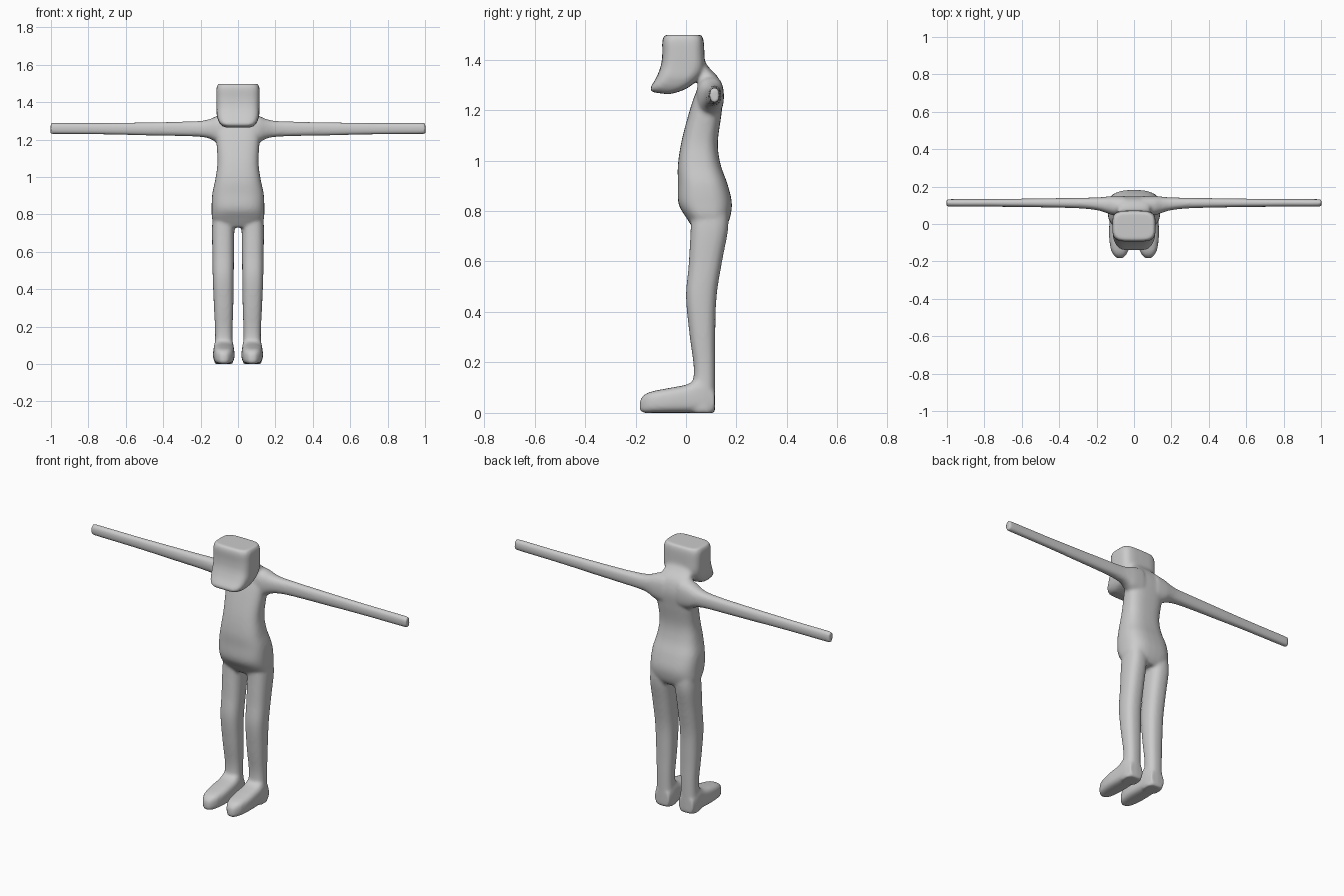
import bpy, bmesh, math
from mathutils import Vector

SIDES, STEPS = 32, 5


def smooth_rows(rows):
    """Catmull-Rom interpolation of ring parameters along a limb."""
    out = []
    for i in range(len(rows) - 1):
        a, b, c, d = (rows[max(0, min(len(rows) - 1, i + k))] for k in (-1, 0, 1, 2))
        for s in range(STEPS):
            t = s / STEPS
            out.append([0.5 * (2 * q + (r - p) * t + (2 * p - 5 * q + 4 * r - w) * t * t
                               + (3 * q - p - 3 * r + w) * t ** 3)
                        for p, q, r, w in zip(a, b, c, d)])
    return out + [list(rows[-1])]


def loft(bm, rings, power):
    """Closed skin through rings given as (centre, u axis, v axis)."""
    loops = []
    for centre, u, v in rings:
        loop = []
        for k in range(SIDES):
            a = 2 * math.pi * k / SIDES
            c, s = math.cos(a), math.sin(a)
            loop.append(bm.verts.new(centre + u * math.copysign(abs(c) ** (2 / power), c)
                                     + v * math.copysign(abs(s) ** (2 / power), s)))
        loops.append(loop)
    for lo, hi in zip(loops, loops[1:]):
        for k in range(SIDES):
            j = (k + 1) % SIDES
            bm.faces.new((lo[k], lo[j], hi[j], hi[k]))
    bm.faces.new(loops[0][::-1])
    bm.faces.new(loops[-1])


def side_loft(bm, rows, power, side=1):
    """Rows: front y, front z, back y, back z, centre x, half width."""
    rings = []
    for y0, z0, y1, z1, cx, hw in smooth_rows(rows):
        rings.append((Vector((cx * side, (y0 + y1) / 2, (z0 + z1) / 2)),
                      Vector((hw, 0, 0)), Vector((0, (y1 - y0) / 2, (z1 - z0) / 2))))
    loft(bm, rings, power)


def arm_loft(bm, rows, side):
    """Rows: x, centre y, centre z, half depth, half height."""
    loft(bm, [(Vector((x * side, y, z)), Vector((0, hy, 0)), Vector((0, 0, hz)))
              for x, y, z, hy, hz in smooth_rows(rows)], 2.4)


bm = bmesh.new()

# torso, shoulders and neck
side_loft(bm, [
    (0.03, 0.73, 0.15, 0.73, 0, 0.105),
    (0.00, 0.775, 0.172, 0.765, 0, 0.137),
    (-0.03, 0.83, 0.182, 0.83, 0, 0.141),
    (-0.032, 0.91, 0.165, 0.905, 0, 0.138),
    (-0.032, 0.985, 0.137, 0.985, 0, 0.122),
    (-0.017, 1.08, 0.126, 1.07, 0, 0.110),
    (0.012, 1.19, 0.14, 1.18, 0, 0.115),
    (0.035, 1.26, 0.147, 1.26, 0, 0.120),
    (0.05, 1.30, 0.13, 1.325, 0, 0.100),
    (0.035, 1.335, 0.09, 1.37, 0, 0.085),
    (0.01, 1.37, 0.065, 1.41, 0, 0.085),
], 2.8)

# head, tilting forward to the chin
side_loft(bm, [
    (-0.085, 1.498, 0.062, 1.498, 0, 0.106),
    (-0.094, 1.475, 0.070, 1.475, 0, 0.115),
    (-0.094, 1.42, 0.073, 1.42, 0, 0.116),
    (-0.100, 1.375, 0.073, 1.365, 0, 0.115),
    (-0.117, 1.33, 0.048, 1.322, 0, 0.113),
    (-0.138, 1.295, 0.00, 1.284, 0, 0.100),
    (-0.142, 1.280, -0.06, 1.264, 0, 0.080),
    (-0.130, 1.270, -0.09, 1.265, 0, 0.055),
], 4)

for side in (-1, 1):
    # arm, flaring into the shoulder
    arm_loft(bm, [
        (0.05, 0.095, 1.255, 0.055, 0.085),
        (0.11, 0.098, 1.255, 0.052, 0.072),
        (0.15, 0.103, 1.257, 0.043, 0.053),
        (0.20, 0.108, 1.257, 0.034, 0.043),
        (0.30, 0.112, 1.257, 0.028, 0.039),
        (0.50, 0.113, 1.257, 0.024, 0.035),
        (0.75, 0.113, 1.258, 0.021, 0.031),
        (0.985, 0.113, 1.259, 0.020, 0.030),
        (1.001, 0.113, 1.259, 0.017, 0.025),
    ], side)
    # leg
    side_loft(bm, [
        (0.02, 0.80, 0.165, 0.82, 0.072, 0.060),
        (0.018, 0.72, 0.167, 0.73, 0.079, 0.060),
        (0.010, 0.58, 0.143, 0.60, 0.079, 0.058),
        (0.000, 0.46, 0.121, 0.46, 0.079, 0.056),
        (0.014, 0.31, 0.116, 0.31, 0.077, 0.052),
        (0.030, 0.19, 0.116, 0.19, 0.076, 0.047),
        (0.028, 0.12, 0.116, 0.12, 0.076, 0.047),
        (0.015, 0.02, 0.116, 0.02, 0.076, 0.052),
        (0.020, 0.00, 0.112, 0.00, 0.076, 0.049),
    ], 2.5, side)
    # foot
    side_loft(bm, [
        (0.114, 0.00, 0.114, 0.09, 0.076, 0.044),
        (0.085, 0.00, 0.060, 0.14, 0.076, 0.052),
        (0.010, 0.00, 0.005, 0.113, 0.076, 0.056),
        (-0.070, 0.00, -0.070, 0.098, 0.076, 0.057),
        (-0.135, 0.00, -0.135, 0.085, 0.076, 0.048),
        (-0.165, 0.00, -0.165, 0.072, 0.076, 0.033),
        (-0.184, 0.008, -0.182, 0.052, 0.076, 0.016),
    ], 3.2, side)

bmesh.ops.recalc_face_normals(bm, faces=bm.faces)
mesh = bpy.data.meshes.new("body")
bm.to_mesh(mesh)
bm.free()
body = bpy.data.objects.new("body", mesh)
bpy.context.collection.objects.link(body)

grey = bpy.data.materials.new("plain grey")
grey.diffuse_color = (0.6, 0.6, 0.6, 1)
mesh.materials.append(grey)

# fuse the parts into one soft skin
remesh = body.modifiers.new("fuse", 'REMESH')
remesh.mode = 'VOXEL'
remesh.voxel_size = 0.008
remesh.use_smooth_shade = True
soften = body.modifiers.new("soften", 'SMOOTH')
soften.factor = 0.5
soften.iterations = 8
